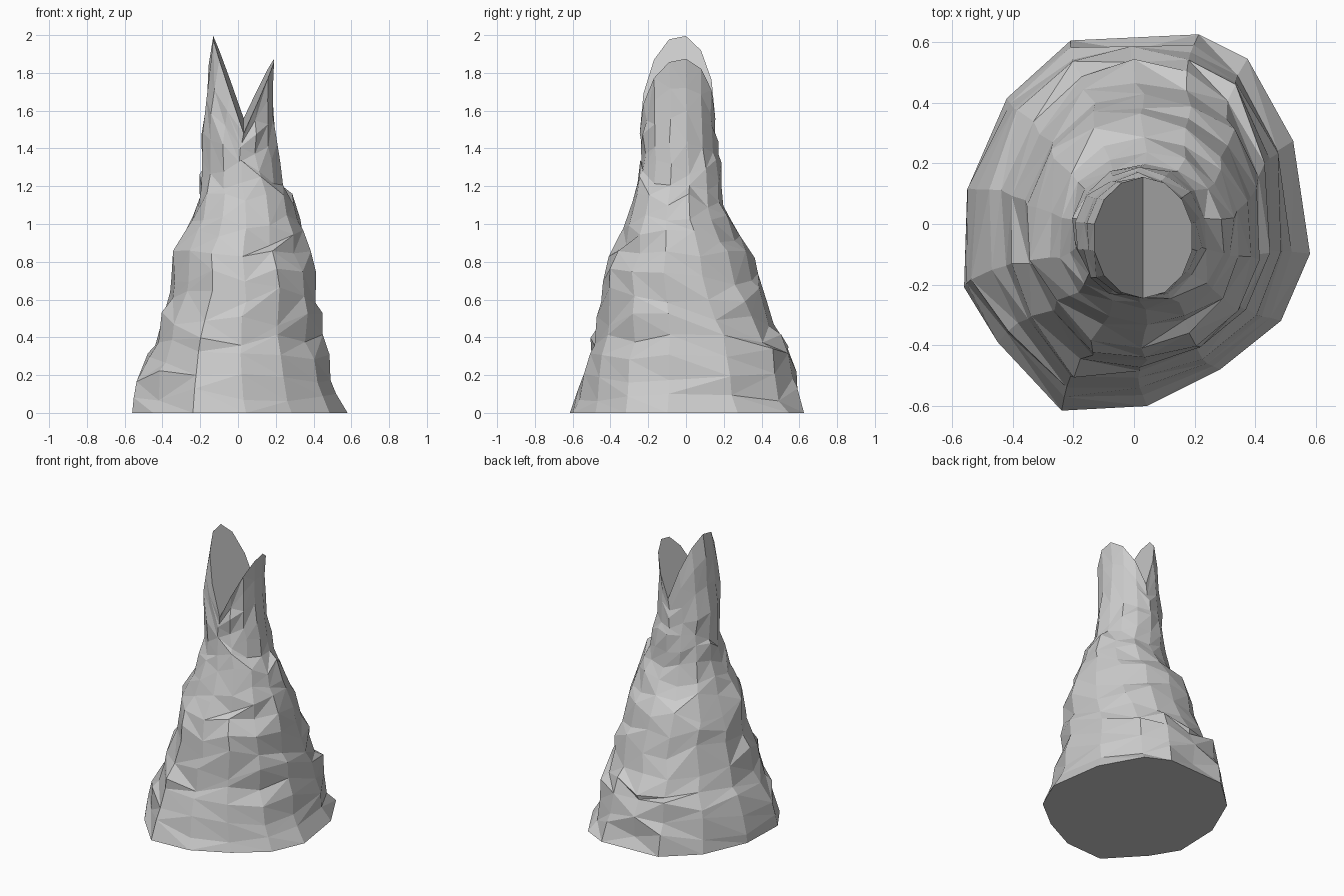
import bpy, bmesh, math, random

if "Cube" in bpy.data.objects:
    bpy.data.objects.remove(bpy.data.objects["Cube"])

random.seed(7)

stone = bpy.data.materials.new("grey stone")
stone.diffuse_color = (0.6, 0.6, 0.6, 1)
stone.use_nodes = True
stone.node_tree.nodes["Principled BSDF"].inputs["Base Color"].default_value = stone.diffuse_color

# Footprint, counter-clockwise; points 0 and 7 lie on the line of the cleft
FOOT = [(.04, -.60), (.28, -.48), (.48, -.32), (.575, -.10), (.52, .27), (.37, .54), (.21, .62),
        (0, .61), (-.21, .60), (-.42, .41), (-.55, .11), (-.56, -.21), (-.45, -.39), (-.24, -.615)]
N = len(FOOT)

# Height, then left, right, front and back extents
PROFILE = [(0, -.57, .575, -.615, .62), (.10, -.56, .55, -.60, .61), (.20, -.54, .52, -.58, .59),
           (.30, -.51, .49, -.55, .57), (.38, -.46, .46, -.52, .54), (.50, -.44, .45, -.49, .49),
           (.62, -.37, .44, -.47, .44), (.72, -.36, .42, -.46, .40), (.83, -.35, .39, -.41, .36),
           (.93, -.29, .36, -.37, .30), (1.02, -.25, .34, -.34, .25), (1.12, -.22, .30, -.29, .21),
           (1.22, -.21, .25, -.265, .20), (1.30, -.20, .235, -.25, .19)]
SHOULDER = (-.205, .215, -.255, .175)
TOP = (-.135, .195, -.245, .155)     # rim extents
CLEFT_X, CLEFT_Z = .03, 1.52


def cleft_height(x, y):
    """Two unequal peaks with a V-shaped valley that rises toward the back."""
    rise = (CLEFT_X - x) * 2.9 if x < CLEFT_X else (x - CLEFT_X) * 2.15
    return CLEFT_Z + rise + .2 * (y + .045)


def outline(i, extents, roundness):
    """Point i of a ring, blended from the footprint to an ellipse."""
    x0, x1, y0, y1 = extents
    a = -math.pi / 2 + i * math.tau / N
    u = FOOT[i][0] / .57 * (1 - roundness) + math.cos(a) * roundness
    v = FOOT[i][1] / .615 * (1 - roundness) + math.sin(a) * roundness
    return (x0 + x1) / 2 + u * (x1 - x0) / 2, (y0 + y1) / 2 + v * (y1 - y0) / 2


bm = bmesh.new()
rings = []

# Rugged body rings
for k, (z, *ext) in enumerate(PROFILE):
    ring = []
    for i in range(N):
        x, y = outline(i, ext, min(1, z / 1.0))
        z_i = z
        if k:
            s = 1 + random.uniform(-.065, .015)
            x, y = x * s, y * s
            z_i += random.uniform(-.045, .045)
        ring.append(bm.verts.new((x, y, z_i)))
    rings.append(ring)

# Neck rings rising into the two peaks
z_neck = PROFILE[-1][0]
for t in (.25, .5, .75, 1):
    ring = []
    for i in range(N):
        tx, ty = outline(i, TOP, 1)
        sx, sy = outline(i, SHOULDER, 1)
        if i in (0, 7):
            tx = CLEFT_X
        z = z_neck + (cleft_height(tx, ty) - z_neck) * t
        w = t ** 1.6
        x, y = sx + (tx - sx) * w, sy + (ty - sy) * w
        if t < 1:
            s = 1 + random.uniform(-.09, .03)
            x, y, z = x * s, y * s, z + random.uniform(-.025, .025)
        ring.append(bm.verts.new((x, y, z)))
    rings.append(ring)

# Craggy walls, with the facet diagonals turned at random
for low, high in zip(rings, rings[1:]):
    for i in range(N):
        j = (i + 1) % N
        a, b, c, d = low[i], low[j], high[j], high[i]
        if random.random() < .5:
            bm.faces.new((a, b, c))
            bm.faces.new((a, c, d))
        else:
            bm.faces.new((a, b, d))
            bm.faces.new((b, c, d))

# Underside and the two sloping cleft faces
bm.faces.new(rings[0][::-1])
rim = rings[-1]
bm.faces.new(rim[0:8])
bm.faces.new(rim[7:] + rim[:1])

bmesh.ops.recalc_face_normals(bm, faces=bm.faces)
mesh = bpy.data.meshes.new("rock_spire")
bm.to_mesh(mesh)
bm.free()
mesh.materials.append(stone)
spire = bpy.data.objects.new("rock_spire", mesh)
bpy.context.collection.objects.link(spire)
